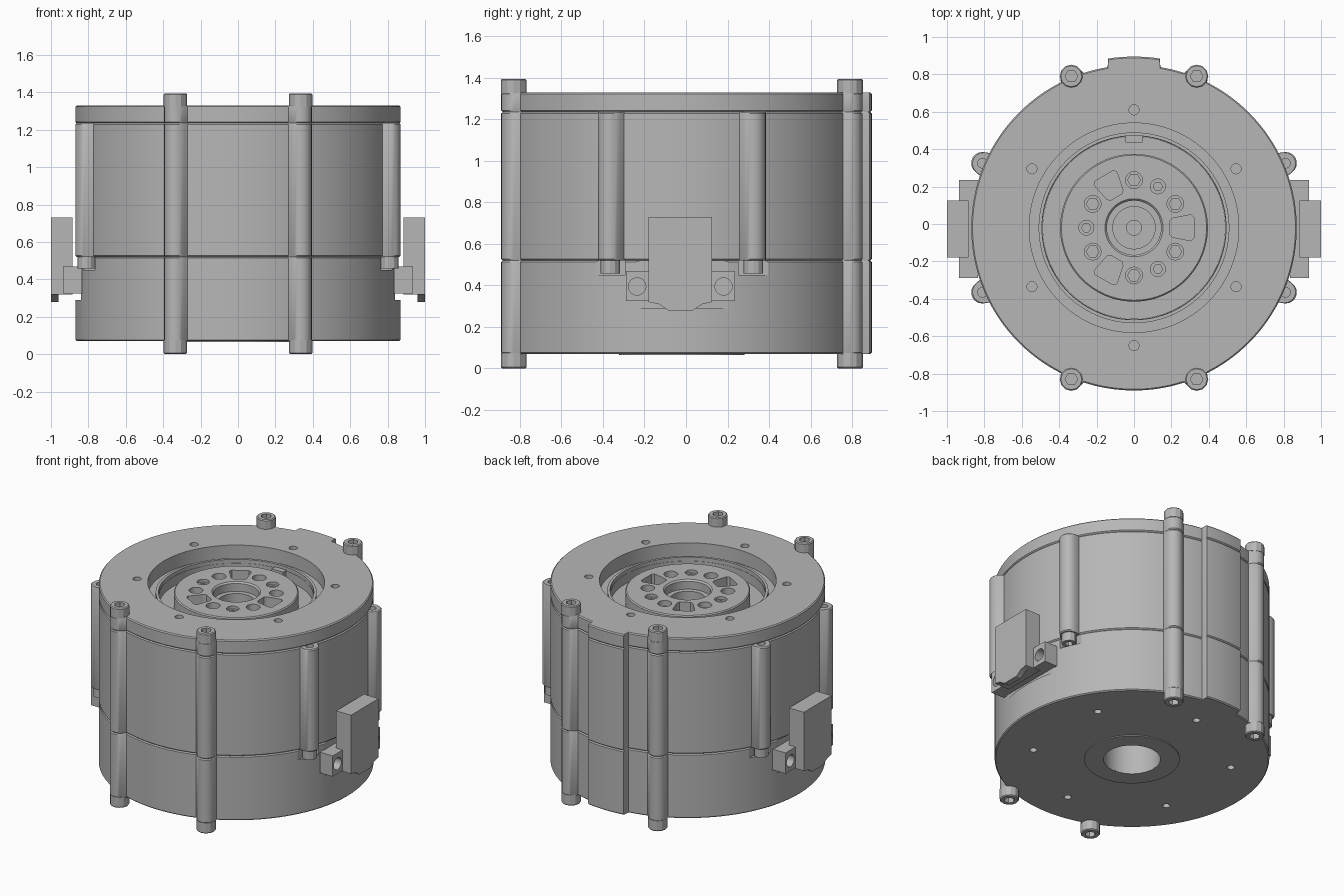
import bpy, bmesh
from math import sin, cos, pi, sqrt, radians, atan2, hypot
from mathutils import Vector

cube = bpy.data.objects.get("Cube")
if cube:
    bpy.data.objects.remove(cube, do_unlink=True)

CY = -0.02            # housing axis in y
R = 0.87              # housing radius
GRAY = (0.47, 0.47, 0.47, 1)
metal = bpy.data.materials.new("metal_gray")
metal.use_nodes = True
metal.diffuse_color = GRAY
metal.node_tree.nodes["Principled BSDF"].inputs["Base Color"].default_value = GRAY


def loft(name, rings, closed=False):
    """Skin a stack of equal-length rings, capped unless closed on itself."""
    bm = bmesh.new()
    rows = [[bm.verts.new(p) for p in ring] for ring in rings]
    n = len(rows[0])
    pairs = list(zip(rows, rows[1:]))
    if closed:
        pairs.append((rows[-1], rows[0]))
    else:
        bm.faces.new(rows[0])
        bm.faces.new(rows[-1])
    for a, b in pairs:
        for i in range(n):
            j = (i + 1) % n
            bm.faces.new((a[i], a[j], b[j], b[i]))
    bmesh.ops.recalc_face_normals(bm, faces=bm.faces)
    mesh = bpy.data.meshes.new(name)
    bm.to_mesh(mesh)
    bm.free()
    mesh.materials.append(metal)
    obj = bpy.data.objects.new(name, mesh)
    bpy.context.collection.objects.link(obj)
    return obj


def circle(r, z, n=96, x=0, y=CY, turn=0):
    return [Vector((x + r * cos(turn + 2 * pi * i / n),
                    y + r * sin(turn + 2 * pi * i / n), z)) for i in range(n)]


def lathe(name, profile, n=96, x=0, y=CY, closed=False):
    return loft(name, [circle(r, z, n, x, y) for r, z in profile], closed)


def peg(name, r, z0, z1, x=0, y=CY, n=16):
    return lathe(name, [(r, z0), (r, z1)], n, x, y)


def box(name, x0, x1, y0, y1, z0, z1):
    ring = [(x0, y0), (x1, y0), (x1, y1), (x0, y1)]
    return loft(name, [[Vector((*p, z)) for p in ring] for z in (z0, z1)])


def activate(obj):
    bpy.ops.object.select_all(action='DESELECT')
    obj.select_set(True)
    bpy.context.view_layer.objects.active = obj


def cut(obj, *cutters):
    activate(obj)
    for c in cutters:
        mod = obj.modifiers.new("cut", 'BOOLEAN')
        mod.operation = 'DIFFERENCE'
        mod.solver = 'EXACT'
        mod.object = c
        bpy.ops.object.modifier_apply(modifier=mod.name)
        bpy.data.objects.remove(c, do_unlink=True)


def polar(r, deg):
    return r * cos(radians(deg)), CY + r * sin(radians(deg))


# Lug centres, relative to the housing axis
corners = [(sx * 0.335, sy * 0.81) for sx in (-1, 1) for sy in (-1, 1)]
sides = [(sx * 0.81, sy * 0.345) for sx in (-1, 1) for sy in (-1, 1)]


def outline(lugs, z, inset=0, n=540):
    """Round housing with bolt lugs and a rear tab."""
    ring = []
    for i in range(n):
        a = 2 * pi * i / n
        r = R
        if sin(a) > 0 and abs(cos(a)) < 0.16:
            r = 0.915
        for lx, ly in lugs:
            d, da = hypot(lx, ly), a - atan2(ly, lx)
            off = d * sin(da)
            if cos(da) > 0 and abs(off) < 0.06:
                r = max(r, d * cos(da) + sqrt(0.06 ** 2 - off ** 2))
        r -= inset
        ring.append(Vector((r * cos(a), CY + r * sin(a), z)))
    return ring


def housing(name, lugs, z0, z1, e=0.007):
    return loft(name, [outline(lugs, z0, e), outline(lugs, z0 + e),
                       outline(lugs, z1 - e), outline(lugs, z1, e)])


# Lower case with connector flats, lug pockets, shaft bore and tapped holes
lower = housing("lower_case", corners, 0.07, 0.52)
cut(lower, peg("bore", 0.18, 0, 0.36, n=64))
for s in (-1, 1):
    cut(lower, box("flat", *sorted((s * 0.84, s * 1.1)), -0.3, 0.26, 0.29, 0.6))
for lx, ly in sides:
    s = 1 if lx > 0 else -1
    cut(lower, box("pocket", *sorted((s * 0.765, s * 1.1)),
                   CY + ly - 0.072, CY + ly + 0.072, 0.45, 0.6))
for k in range(6):
    cut(lower, peg("tap", 0.024, 0, 0.12, *polar(0.635, 30 + 60 * k)))

# Upper case with side lugs
upper = housing("upper_case", corners + sides, 0.52, 1.235)
cut(upper, peg("bore", 0.49, 0.95, 1.4, n=96))
for lx, ly in sides:
    cut(upper, peg("lug_hole", 0.026, 1.17, 1.4, lx, CY + ly))

# Cover ring
cover = housing("cover_ring", corners, 1.235, 1.33)
cut(cover, peg("bore", 0.56, 1.1, 1.5, n=96))
for k in range(6):
    cut(cover, peg("tap", 0.027, 1.27, 1.5, *polar(0.63, 30 + 60 * k)))

# Seal rings around the output and on the underside
lip = lathe("seal_lip", [(0.51, 1.23), (0.51, 1.262), (0.492, 1.262), (0.492, 1.23)], closed=True)
seat = lathe("bearing_plate", [(0.302, 0.064), (0.302, 0.075), (0.18, 0.075), (0.18, 0.064)], closed=True)
key = box("seal_key", -0.045, 0.045, 0.435, 0.475, 1.16, 1.24)

# Output flange with stepped centre recess
flange = lathe("output_flange", [
    (0.04, 1.05), (0.04, 1.14), (0.113, 1.14), (0.113, 1.2), (0.145, 1.2),
    (0.145, 1.255), (0.155, 1.265), (0.388, 1.265), (0.395, 1.258),
    (0.395, 1.17), (0.489, 1.17), (0.489, 0.96)])
for k in range(6):
    x, y = polar(0.255, 30 + 60 * k)
    cut(flange, peg("counterbore", 0.045, 1.225, 1.4, x, y),
        peg("socket", 0.034, 1.15, 1.3, x, y, 6))
for a in (60, 180, 300):
    x, y = polar(0.255, a)
    cut(flange, peg("counterbore", 0.04, 1.245, 1.4, x, y),
        peg("socket", 0.025, 1.19, 1.3, x, y, 6))
for a in (0, 120, 240):
    c, s = cos(radians(a)), sin(radians(a))
    shape = [(0.19, -0.035), (0.205, -0.05), (0.305, -0.07), (0.32, -0.055),
             (0.32, 0.055), (0.305, 0.07), (0.205, 0.05), (0.19, 0.035)]
    cut(flange, loft("window", [[Vector((u * c - v * s, CY + u * s + v * c, z))
                                 for u, v in shape] for z in (1.13, 1.4)]))

# Through bolts: socket heads at both ends
for i, (lx, ly) in enumerate(corners):
    for end, face, tip in (("top", 1.325, 1.395), ("bottom", 0.075, 0.0)):
        d = 1 if end == "top" else -1
        bolt = lathe(f"{end}_bolt_{i + 1}", [(0.062, face), (0.062, tip - d * 0.006),
                                             (0.056, tip)], 12, lx, CY + ly)
        cut(bolt, peg("socket", 0.034, *sorted((tip - d * 0.04, tip + d * 0.05)),
                      lx, CY + ly, 6))

# Screw heads under the side lugs
for i, (lx, ly) in enumerate(sides):
    head = peg(f"side_screw_{i + 1}", 0.047, 0.458, 0.525, lx, CY + ly, 12)
    cut(head, peg("socket", 0.026, 0.4, 0.5, lx, CY + ly, 6))

# Connectors on both sides: bracket with two screw holes, box and lower tip
PY = -0.027
for s, side in ((1, "left"), (-1, "right")):
    bracket = box(f"{side}_bracket", *sorted((s * 0.835, s * 0.935)),
                  PY - 0.262, PY + 0.262, 0.325, 0.47)
    for t in (-1, 1):
        y = PY + t * 0.208
        hole = [[Vector((s * x, y + 0.042 * cos(2 * pi * i / 16),
                         0.395 + 0.042 * sin(2 * pi * i / 16))) for i in range(16)]
                for x in (0.875, 1.1)]
        cut(bracket, loft("hole", hole))
    box(f"{side}_connector", *sorted((s * 0.885, s * 1.0)), PY - 0.153, PY + 0.153, 0.32, 0.73)
    tip = [(-0.153, 0.32), (-0.105, 0.31), (-0.06, 0.28),
           (0.06, 0.28), (0.105, 0.31), (0.153, 0.32)]
    loft(f"{side}_connector_tip", [[Vector((s * x, PY + v, z)) for v, z in tip]
                                   for x in (0.96, 1.0)])

# Smooth round walls, keep edges crisp
for obj in list(bpy.context.collection.objects):
    if obj.type == 'MESH' and obj.data.materials and obj.data.materials[0] == metal:
        activate(obj)
        bpy.ops.object.shade_smooth_by_angle(angle=radians(28))
